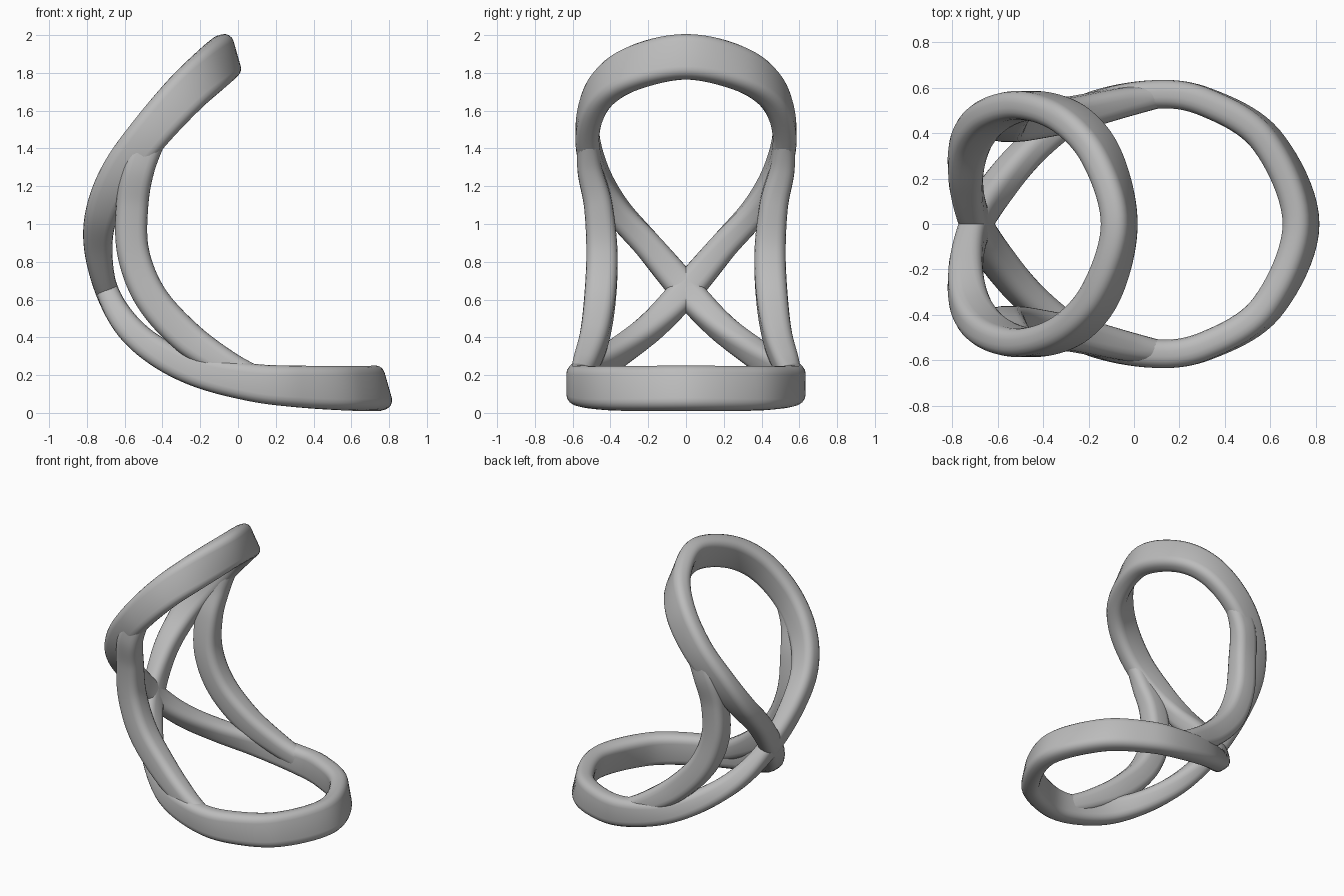
import bpy, bmesh, math
from mathutils import Vector

cube = bpy.data.objects.get("Cube")
if cube:
    bpy.data.objects.remove(cube)

grey = bpy.data.materials.new("plain_grey")
grey.use_nodes = True
colour = (0.5, 0.5, 0.5, 1)
grey.diffuse_color = colour
grey.node_tree.nodes["Principled BSDF"].inputs["Base Color"].default_value = colour


def spline(keys, closed, steps=10):
    """Catmull-Rom through keys (x, y, z, axis angle, depth, width)."""
    n = len(keys)
    pick = (lambda i: keys[i % n]) if closed else (lambda i: keys[max(0, min(n - 1, i))])
    out = []
    for i in range(n if closed else n - 1):
        quad = [pick(i + k) for k in (-1, 0, 1, 2)]
        for s in range(steps):
            t = s / steps
            out.append([b + t / 2 * (c - a + t * (2*a - 5*b + 4*c - d + t * (3*(b - c) + d - a)))
                        for a, b, c, d in zip(*quad)])
    return out if closed else out + [list(keys[-1])]


def section(depth, width, radius=0.05, arc=5):
    """Rounded rectangle, as (depth, width) offsets."""
    r = min(radius, depth * 0.45, width * 0.45)
    pts = []
    for q, (sd, sw) in enumerate([(1, 1), (-1, 1), (-1, -1), (1, -1)]):
        for k in range(arc):
            a = math.pi / 2 * (q + k / (arc - 1))
            pts.append((sd * (depth / 2 - r) + r * math.cos(a),
                        sw * (width / 2 - r) + r * math.sin(a)))
    return pts


def sweep(name, keys, closed):
    path = spline(keys, closed)
    n = len(path)
    bm = bmesh.new()
    rings = []
    for i, (x, y, z, angle, depth, width) in enumerate(path):
        before = path[i - 1] if closed or i else path[0]
        after = path[(i + 1) % n] if closed else path[min(i + 1, n - 1)]
        tangent = (Vector(after[:3]) - Vector(before[:3])).normalized()
        a = math.radians(angle)
        up = Vector((math.cos(a), 0, math.sin(a)))
        up = (up - tangent * up.dot(tangent)).normalized()
        side = tangent.cross(up)
        rings.append([bm.verts.new(Vector((x, y, z)) + up * d + side * w)
                      for d, w in section(depth, width)])
    m = len(rings[0])
    for i in range(n if closed else n - 1):
        r0, r1 = rings[i], rings[(i + 1) % n]
        for k in range(m):
            bm.faces.new((r0[k], r0[(k + 1) % m], r1[(k + 1) % m], r1[k]))
    if not closed:
        bm.faces.new(rings[0])
        bm.faces.new(rings[-1])
    bmesh.ops.recalc_face_normals(bm, faces=bm.faces)
    mesh = bpy.data.meshes.new(name)
    bm.to_mesh(mesh)
    bm.free()
    mesh.materials.append(grey)
    obj = bpy.data.objects.new(name, mesh)
    bpy.context.collection.objects.link(obj)
    bpy.ops.object.select_all(action='DESELECT')
    obj.select_set(True)
    bpy.context.view_layer.objects.active = obj
    bpy.ops.object.shade_smooth_by_angle(angle=math.radians(40))


def mirrored(keys):
    return [(k[0], -k[1], *k[2:]) for k in keys]


# Figure-eight band: from the lower tip, through the crossing, to the upper tip
half = [
    (0.735, 0, 0.13, 106, 0.24, 0.125),
    (0.586, 0.366, 0.13, 102, 0.235, 0.125),
    (0.317, 0.536, 0.14, 95, 0.22, 0.125),
    (0.08, 0.57, 0.16, 88, 0.2, 0.125),
    (-0.2, 0.51, 0.22, 74, 0.175, 0.125),
    (-0.42, 0.36, 0.32, 58, 0.155, 0.13),
    (-0.585, 0.18, 0.46, 38, 0.14, 0.145),
    (-0.695, 0, 0.65, 15, 0.12, 0.165),
    (-0.74, -0.2, 0.885, 0, 0.15, 0.15),
    (-0.715, -0.37, 1.08, -15, 0.175, 0.14),
    (-0.62, -0.48, 1.28, -30, 0.2, 0.13),
    (-0.46, -0.522, 1.49, -38, 0.215, 0.125),
    (-0.28, -0.46, 1.69, -50, 0.23, 0.125),
    (-0.14, -0.29, 1.82, -64, 0.24, 0.125),
    (-0.065, 0, 1.885, -74, 0.24, 0.125),
]
sweep("looped_band", half + mirrored(half[1:-1])[::-1], True)

# Side struts joining the two loops
strut = [
    (-0.45, 0.52, 1.48, -35, 0.16, 0.1),
    (-0.525, 0.51, 1.3, -20, 0.17, 0.13),
    (-0.56, 0.465, 1.1, -8, 0.17, 0.15),
    (-0.555, 0.445, 0.85, 8, 0.17, 0.165),
    (-0.46, 0.455, 0.61, 35, 0.175, 0.165),
    (-0.27, 0.485, 0.4, 52, 0.175, 0.15),
    (-0.05, 0.535, 0.25, 62, 0.15, 0.13),
    (0.12, 0.565, 0.165, 75, 0.14, 0.1),
]
sweep("left_strut", strut, False)
sweep("right_strut", mirrored(strut), False)
